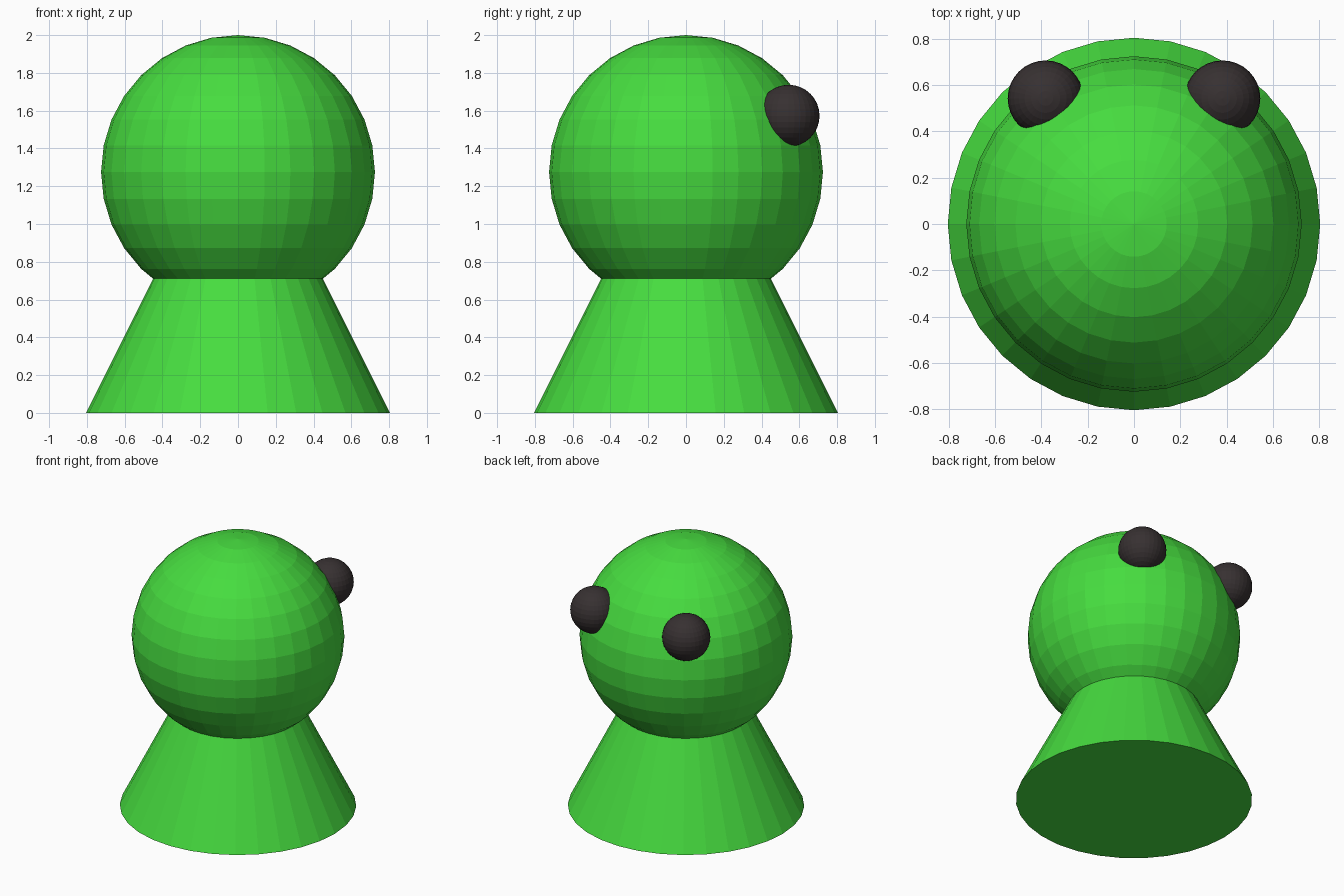
import bpy

if "Cube" in bpy.data.objects:
    bpy.data.objects.remove(bpy.data.objects["Cube"])


def make_material(name, rgb):
    mat = bpy.data.materials.new(name)
    mat.diffuse_color = (*rgb, 1.0)
    mat.use_nodes = True
    mat.node_tree.nodes["Principled BSDF"].inputs["Base Color"].default_value = mat.diffuse_color
    return mat


green = make_material("bright green", (0.062, 0.72, 0.05))
black = make_material("soft black", (0.038, 0.03, 0.031))


def finish(name, mat):
    obj = bpy.context.object
    obj.name = name
    obj.data.name = name
    obj.data.materials.append(mat)
    return obj


def add_ball(name, radius, location, mat):
    bpy.ops.mesh.primitive_uv_sphere_add(segments=32, ring_count=16,
                                         radius=radius, location=location)
    return finish(name, mat)


# Cone body, its tip hidden inside the head
bpy.ops.mesh.primitive_cone_add(vertices=32, radius1=0.805, radius2=0,
                                depth=1.61, location=(0, 0, 0.805))
finish("body", green)

# Round head
add_ball("head", 0.725, (0, 0, 1.275), green)

# Pair of eyes half sunk in the head
for side, label in ((-1, "left"), (1, "right")):
    add_ball(label + "_eye", 0.164, (side * 0.382, 0.543, 1.573), black)
